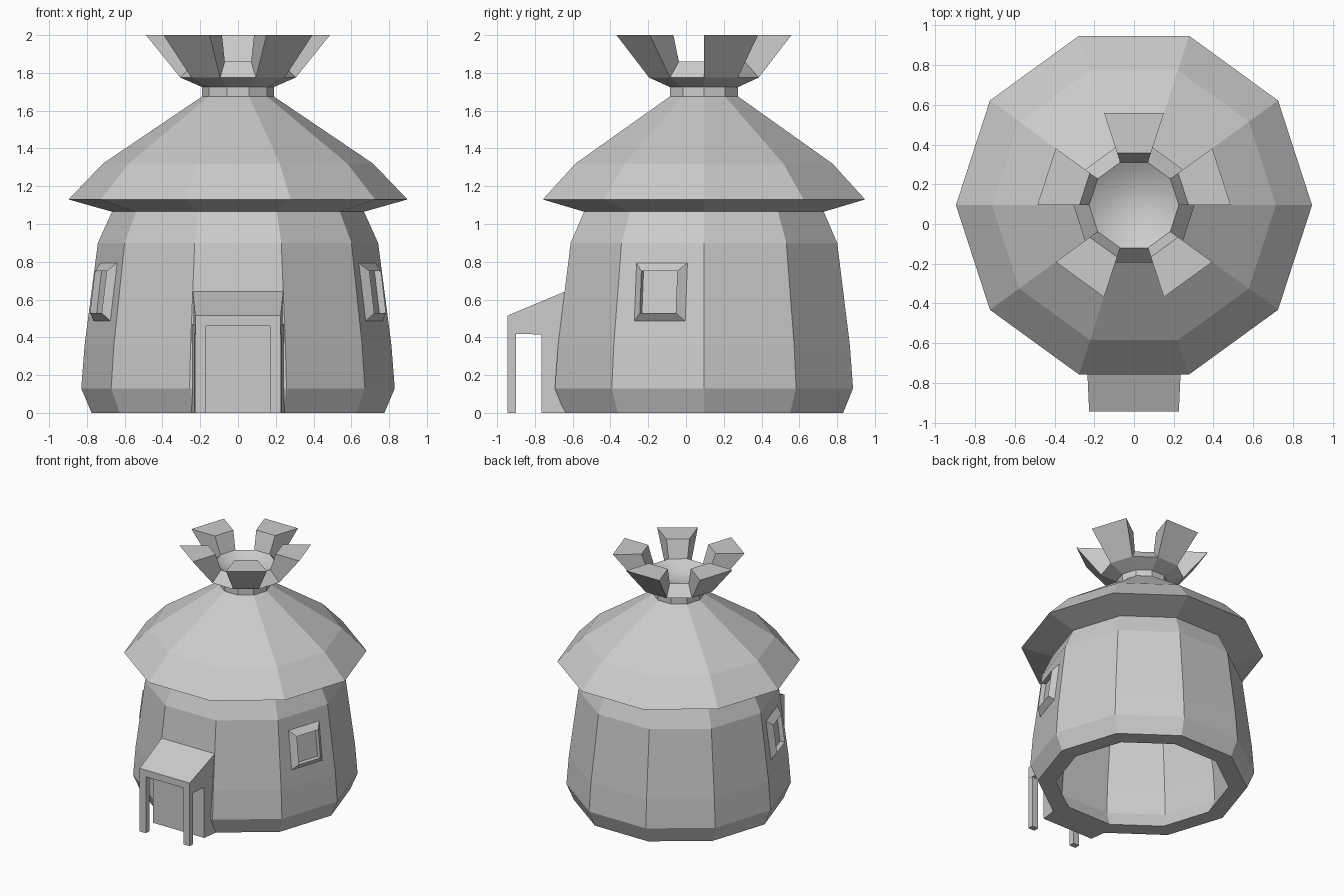
import bpy, bmesh
from math import sin, cos, radians

if "Cube" in bpy.data.objects:
    bpy.data.objects.remove(bpy.data.objects["Cube"])

CY = 0.095          # centre of the round hut in y
SIDES = 10
STEP = radians(360 / SIDES)
HALF = STEP / 2


def loft(name, rings, caps=(True, True), mirror=False):
    """Skin equal-length closed rings; rings turn anticlockwise about the travel direction."""
    bm = bmesh.new()
    vr = [[bm.verts.new(p) for p in ring] for ring in rings]
    n = len(rings[0])
    for a, b in zip(vr, vr[1:]):
        for j in range(n):
            k = (j + 1) % n
            bm.faces.new((a[j], a[k], b[k], b[j]))
    if caps[0]:
        bm.faces.new(vr[0][::-1])
    if caps[1]:
        bm.faces.new(vr[-1])
    bmesh.ops.remove_doubles(bm, verts=bm.verts[:], dist=1e-5)
    me = bpy.data.meshes.new(name)
    bm.to_mesh(me)
    bm.free()
    ob = bpy.data.objects.new(name, me)
    bpy.context.collection.objects.link(ob)
    if mirror:
        ob.modifiers.new("mirror", 'MIRROR')
    return ob


def polar(r, a, z):
    return (r * cos(a), CY + r * sin(a), z)


def lathe(name, profile):
    return loft(name, [[polar(r, j * STEP, z) for j in range(SIDES)]
                       for r, z in profile], (False, False))


def rect_y(x0, x1, z0, z1, y):
    """Rectangle facing the front."""
    return [(x0, y, z0), (x1, y, z0), (x1, y, z1), (x0, y, z1)]


# Walls: hollow inside, open at the bottom
lathe("walls", [(0, 1.58), (0.12, 1.56), (0.60, 1.22), (0.54, 1.06), (0.61, 0.9),
                (0.685, 0.36), (0.70, 0.13), (0.64, 0), (0.775, 0), (0.83, 0.13),
                (0.812, 0.36), (0.742, 0.9), (0.667, 1.065)])

# Overhanging roof with neck and flared collar
lathe("roof", [(0.667, 1.065), (0.897, 1.13), (0.715, 1.32), (0.19, 1.675)])
lathe("collar", [(0.19, 1.675), (0.19, 1.725), (0.305, 1.775), (0.226, 1.86)])

# Smooth shallow bowl inside the collar
bowl = lathe("collar_bowl", [(0.226, 1.86), (0.13, 1.80), (0, 1.785)])
for p in bowl.data.polygons:
    p.use_smooth = True

# Five flaring petals on alternate collar sides
for i in range(5):
    a = radians(90 + 72 * i)
    lo, hi = a - HALF, a + HALF
    base = [polar(0.305, lo, 1.775), polar(0.305, hi, 1.775),
            polar(0.226, hi, 1.86), polar(0.226, lo, 1.86)]
    top = [polar(0.487, lo, 2), polar(0.487, hi, 2),
           polar(0.275, hi, 2), polar(0.275, lo, 2)]
    loft("petal", [base, top], (False, True))


# Side windows: sloped frame and recessed pane, following the leaning wall
def window_ring(w, z0, z1, out):
    ring = []
    for s, z in ((-w, z0), (w, z0), (w, z1), (-w, z1)):
        d = (0.812 - (z - 0.36) * 0.13) * cos(HALF) + out
        ring.append((d * cos(HALF) + s * sin(HALF),
                     CY - d * sin(HALF) + s * cos(HALF), z))
    return ring


loft("window", [window_ring(0.147, 0.48, 0.80, -0.005),
                window_ring(0.10, 0.53, 0.75, 0.04),
                window_ring(0.10, 0.53, 0.75, 0.003)], (False, True), mirror=True)

# Porch: door block, sloped roof, side beams and front posts
loft("door_block", [rect_y(-0.25, 0.25, 0, 0.47, -0.62),
                    rect_y(-0.23, 0.23, 0, 0.47, -0.765)])
loft("porch_roof", [rect_y(-0.24, 0.24, 0.46, 0.645, -0.635),
                    rect_y(-0.226, 0.226, 0.46, 0.515, -0.945)])
loft("porch_beam", [rect_y(0.17, 0.233, 0.415, 0.46, -0.765),
                    rect_y(0.17, 0.226, 0.42, 0.46, -0.945)], mirror=True)
loft("porch_post", [rect_y(0.17, 0.226, 0, 0.42, -0.90),
                    rect_y(0.17, 0.226, 0, 0.42, -0.945)], mirror=True)
